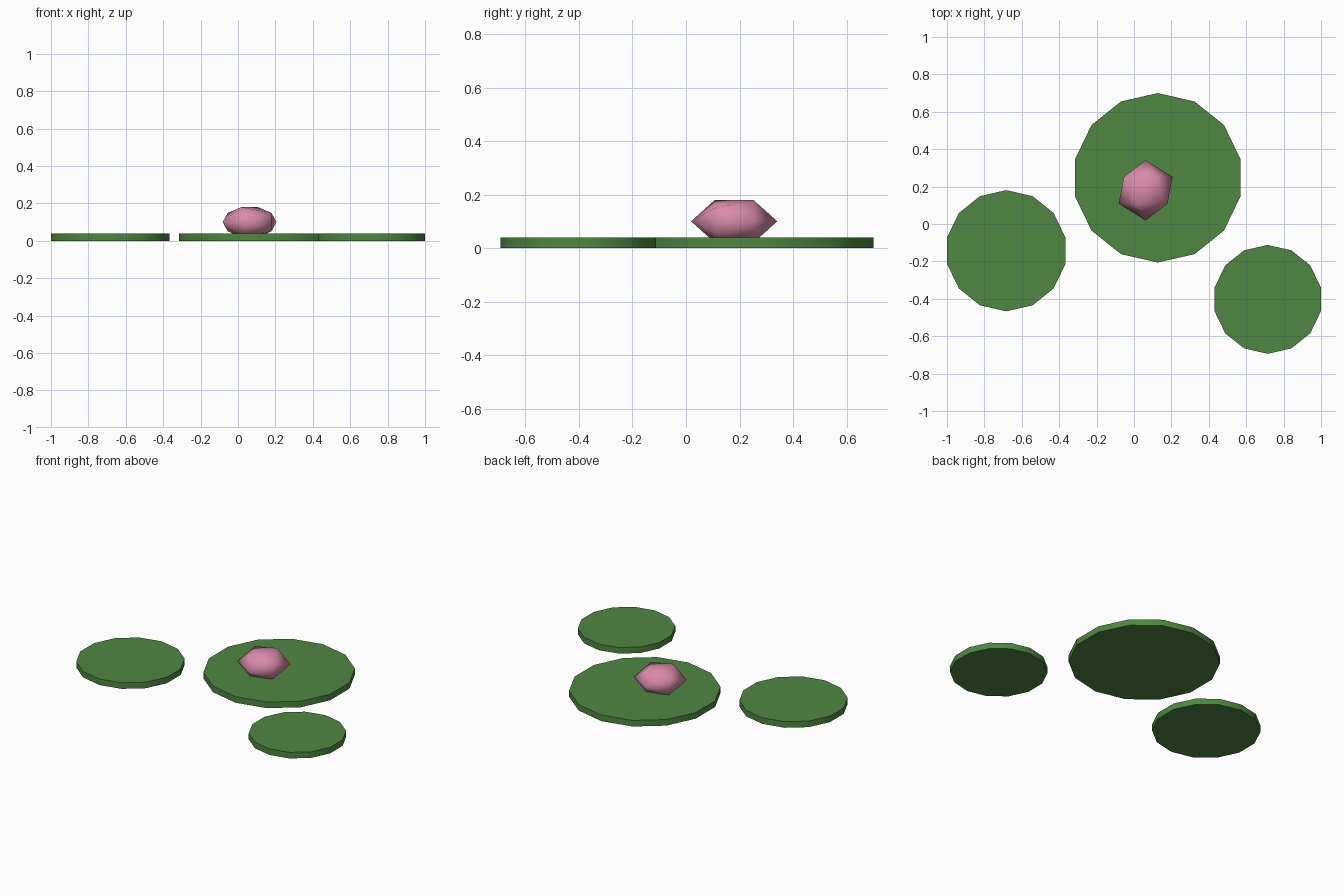
import bpy
from math import radians

if "Cube" in bpy.data.objects:
    bpy.data.objects.remove(bpy.data.objects["Cube"], do_unlink=True)


def make_material(name, rgb):
    mat = bpy.data.materials.new(name)
    mat.use_nodes = True
    color = (*rgb, 1.0)
    mat.diffuse_color = color
    mat.node_tree.nodes["Principled BSDF"].inputs["Base Color"].default_value = color
    return mat


leaf_green = make_material("leaf green", (0.08, 0.24, 0.055))
petal_pink = make_material("petal pink", (0.70, 0.26, 0.40))

PAD_HEIGHT = 0.04


def add_pad(name, x, y, radius):
    """Flat fourteen-sided disc with a softly shaded rim."""
    bpy.ops.mesh.primitive_cylinder_add(
        vertices=14, radius=radius, depth=PAD_HEIGHT, location=(x, y, PAD_HEIGHT / 2))
    pad = bpy.context.object
    pad.name = name
    pad.data.materials.append(leaf_green)
    bpy.ops.object.shade_smooth_by_angle(angle=radians(30))


# Floating pads
add_pad("large_lily_pad", 0.127, 0.247, 0.453)
add_pad("right_lily_pad", -0.683, -0.143, 0.324)
add_pad("left_lily_pad", 0.715, -0.403, 0.291)

# Squashed bud lying on its side, sunk a little into the large pad
bpy.ops.mesh.primitive_ico_sphere_add(
    subdivisions=1, radius=0.161, location=(0.062, 0.18, 0.1),
    rotation=(radians(-90), 0, 0))
flower = bpy.context.object
flower.name = "flower_bud"
bpy.ops.object.transform_apply(location=False, rotation=True, scale=False)
flower.scale.z = 0.585
bpy.ops.object.transform_apply(location=False, rotation=False, scale=True)
flower.data.materials.append(petal_pink)
bpy.ops.object.shade_smooth()
